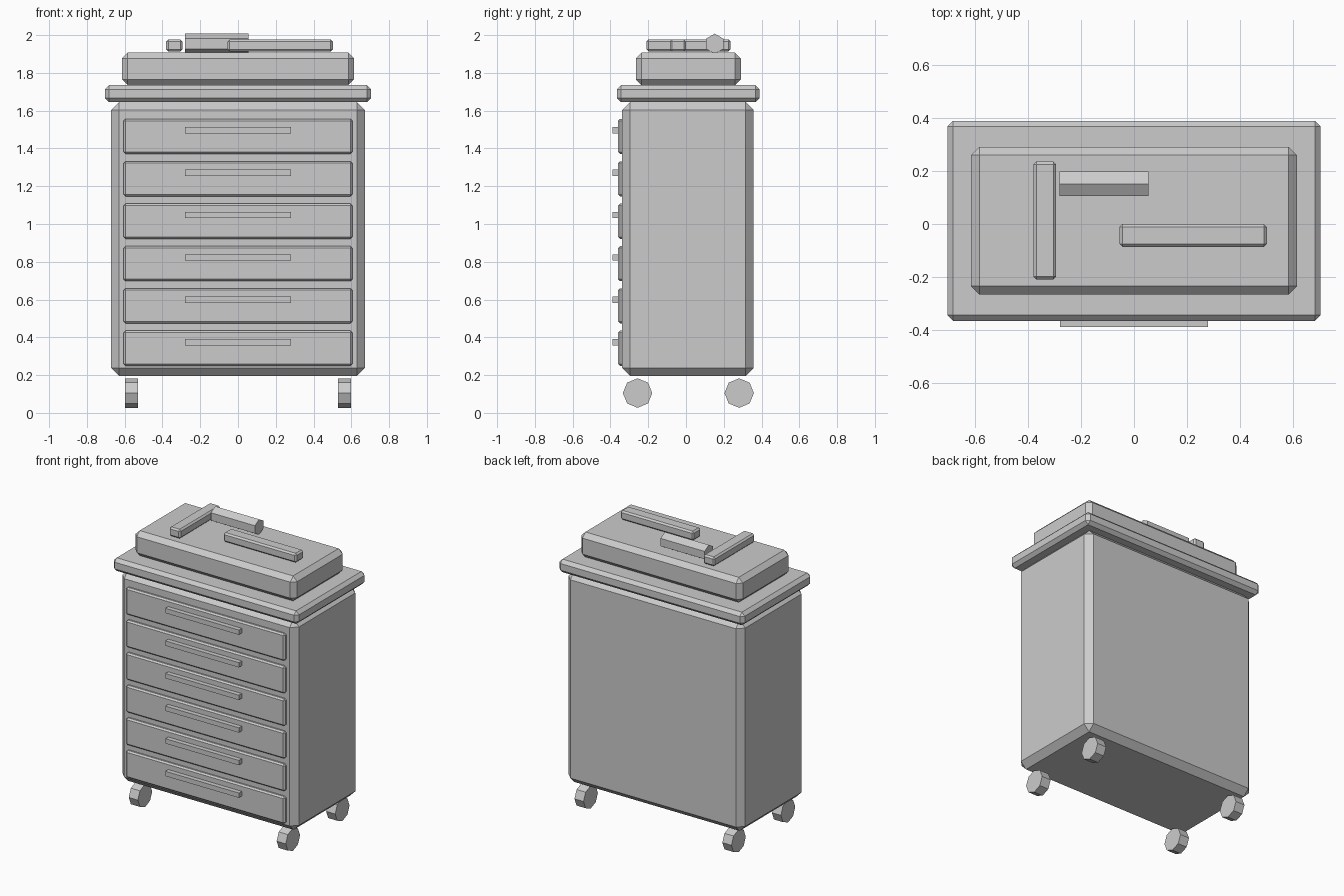
import bpy, bmesh
from math import pi
from mathutils import Matrix

if "Cube" in bpy.data.objects:
    bpy.data.objects.remove(bpy.data.objects["Cube"])


def finish(name, bm):
    mesh = bpy.data.meshes.new(name)
    bm.to_mesh(mesh)
    bm.free()
    ob = bpy.data.objects.new(name, mesh)
    bpy.context.collection.objects.link(ob)
    return ob


def box(name, x, y, z, chamfer=0):
    """Box from (min, max) ranges with an optional one-segment chamfer."""
    bm = bmesh.new()
    size = [b - a for a, b in (x, y, z)]
    mid = [(a + b) / 2 for a, b in (x, y, z)]
    bmesh.ops.create_cube(bm, size=1, matrix=Matrix.Translation(mid) @ Matrix.Diagonal((*size, 1)))
    ob = finish(name, bm)
    if chamfer:
        mod = ob.modifiers.new("chamfer", 'BEVEL')
        mod.width = chamfer
        mod.segments = 1
        mod.limit_method = 'NONE'
    return ob


def rod(name, centre, radius, length, sides, spin=0):
    """Low-poly cylinder along x; spin turns it about its own axis."""
    bm = bmesh.new()
    m = (Matrix.Translation(centre) @ Matrix.Rotation(pi / 2, 4, 'Y')
         @ Matrix.Rotation(spin, 4, 'Z'))
    bmesh.ops.create_cone(bm, cap_ends=True, segments=sides, radius1=radius,
                          radius2=radius, depth=length, matrix=m)
    return finish(name, bm)


# Cabinet, worktop and tool chest lid
box("cabinet_body", (-0.672, 0.672), (-0.338, 0.358), (0.196, 1.645), 0.042)
box("worktop", (-0.705, 0.705), (-0.366, 0.390), (1.645, 1.735), 0.022)
box("upper_chest", (-0.615, 0.615), (-0.266, 0.291), (1.735, 1.907), 0.031)

# Drawers with bar handles
for i in range(6):
    z = 0.342 + i * 0.2243
    box(f"drawer_{i + 1}", (-0.605, 0.605), (-0.359, -0.325), (z - 0.093, z + 0.093), 0.01)
    box(f"handle_{i + 1}", (-0.28, 0.28), (-0.390, -0.355), (z + 0.016, z + 0.049))

# Octagonal wheels, one vertex pointing up
for sx in (-1, 1):
    for sy, end in ((-1, "front"), (1, "back")):
        side = "left" if sx < 0 else "right"
        rod(f"{end}_{side}_wheel", (sx * 0.563, 0.0125 + sy * 0.269, 0.105), 0.078, 0.069, 8)

# Loose tools on top
box("long_tool", (-0.055, 0.502), (-0.086, 0.000), (1.914, 1.977), 0.011)
box("short_tool", (-0.380, -0.294), (-0.210, 0.236), (1.914, 1.977), 0.011)
rod("hex_tool", (-0.113, 0.152, 1.954), 0.0535, 0.335, 6, pi / 6 * 3)
